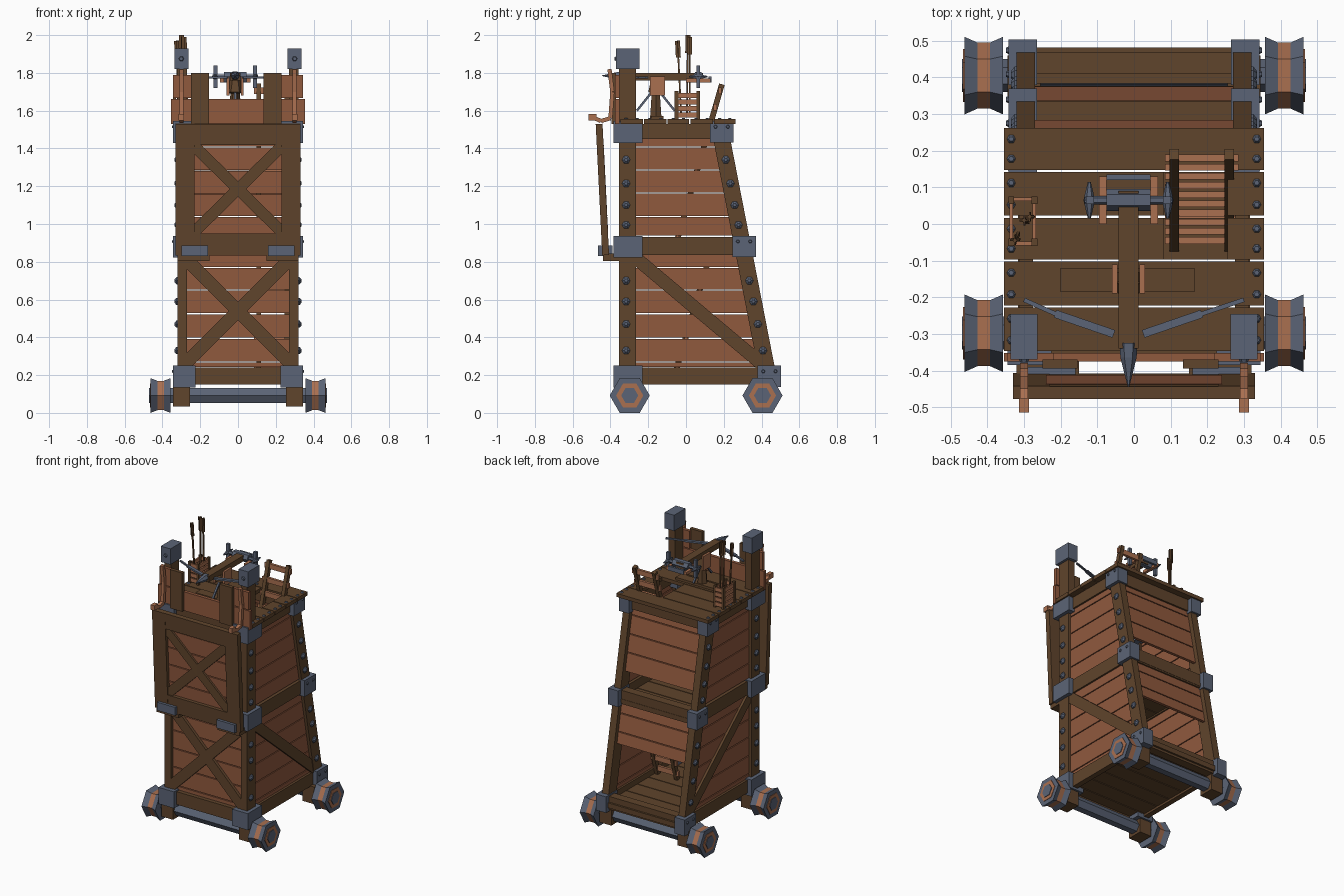
import bpy, bmesh, math
from mathutils import Vector, Matrix

cube = bpy.data.objects.get("Cube")
if cube:
    bpy.data.objects.remove(cube)


def material(name, rgb):
    m = bpy.data.materials.new(name)
    m.use_nodes = True
    m.diffuse_color = (*rgb, 1)
    m.node_tree.nodes["Principled BSDF"].inputs["Base Color"].default_value = (*rgb, 1)
    return m


PLANK = material("reddish plank wood", (0.28, 0.1, 0.048))
BEAM = material("dark beam wood", (0.115, 0.058, 0.025))
METAL = material("blue grey iron", (0.105, 0.127, 0.18))
LIGHT = material("light orange wood", (0.4, 0.16, 0.08))


def finish(name, bm, mat):
    bmesh.ops.recalc_face_normals(bm, faces=bm.faces)
    me = bpy.data.meshes.new(name)
    bm.to_mesh(me)
    bm.free()
    me.materials.append(mat)
    ob = bpy.data.objects.new(name, me)
    bpy.context.collection.objects.link(ob)
    return ob


def bar(name, a, b, w, d, mat, hint=(1, 0, 0)):
    """Box beam from a to b, w wide along hint and d deep across it."""
    a, b = Vector(a), Vector(b)
    n = (b - a).normalized()
    u = Vector(hint)
    u = (u - n * u.dot(n)).normalized()
    v = n.cross(u)
    bm = bmesh.new()
    bmesh.ops.create_cube(bm, size=1)
    frame = Matrix((u * w, v * d, b - a)).transposed().to_4x4()
    bmesh.ops.transform(bm, matrix=Matrix.Translation((a + b) / 2) @ frame, verts=bm.verts)
    return finish(name, bm, mat)


def box(name, x, y, z, mat):
    cx, cy = sum(x) / 2, sum(y) / 2
    return bar(name, (cx, cy, z[0]), (cx, cy, z[1]), abs(x[1] - x[0]), abs(y[1] - y[0]), mat)


def prism(name, pts, x0, x1, mat):
    """Outline in (y, z) extruded along x."""
    bm = bmesh.new()
    ends = [[bm.verts.new((x, *p)) for p in pts] for x in (x0, x1)]
    for e in ends:
        bm.faces.new(e)
    for i in range(len(pts)):
        j = (i + 1) % len(pts)
        bm.faces.new((ends[0][i], ends[0][j], ends[1][j], ends[1][i]))
    return finish(name, bm, mat)


def lathe(name, profile, centre, mat, axis="x", sign=1, n=6):
    """Faceted turned shape from (distance, radius) pairs."""
    bm = bmesh.new()
    rings = []
    for t, r in profile:
        ring = []
        for k in range(n):
            c, s = r * math.cos(math.tau * k / n), r * math.sin(math.tau * k / n)
            p = {"x": (t * sign, c, s), "y": (c, t * sign, s), "z": (c, s, t * sign)}[axis]
            ring.append(bm.verts.new(Vector(centre) + Vector(p)))
        rings.append(ring)
    for p, q in zip(rings, rings[1:]):
        for k in range(n):
            bm.faces.new((p[k], p[k - 1], q[k - 1], q[k]))
    bm.faces.new(rings[0])
    bm.faces.new(rings[-1])
    return finish(name, bm, mat)


def back_y(z):
    return 0.517 - 0.195 * z


def spans(edges, gap=0.006):
    return [(a + gap / 2, b - gap / 2) for a, b in zip(edges, edges[1:])]


LOW = [0.24, 0.27, 0.395, 0.525, 0.65, 0.77, 0.84]
HIGH = [0.935, 1.04, 1.165, 1.285, 1.408, 1.46]
LEVELS = [(0.15, 0.24), (0.835, 0.93), (1.45, 1.53)]
STUD = [(0, 0.022), (0.008, 0.022), (0.018, 0.009)]

# Sides: posts, rails, planks, braces, corner irons and studs
for s in (-1, 1):
    box("front_post", (s * 0.27, s * 0.32), (-0.355, -0.265), (0.15, 1.84), BEAM)
    prism("back_post", [(back_y(z) + d, z) for z, d in
                        ((0.15, -0.09), (0.15, 0), (1.53, 0), (1.53, -0.09))],
          s * 0.27, s * 0.32, BEAM)
    for z0, z1 in LEVELS:
        prism("side_rail", [(-0.3, z0), (back_y(z0) - 0.03, z0), (back_y(z1) - 0.03, z1), (-0.3, z1)],
              s * 0.275, s * 0.312, BEAM)
        zc = (z0 + z1) / 2
        b = back_y(zc)
        box("front_corner_iron", (s * 0.225, s * 0.345), (-0.385, -0.23), (zc - 0.06, zc + 0.055), METAL)
        box("back_corner_iron", (s * 0.265, s * 0.343), (b - 0.1, b + 0.025), (zc - 0.058, zc + 0.055), METAL)
        for dy in (-0.035, 0.03):
            lathe("corner_bolt", [(0, 0.01), (0.006, 0.007)], (s * 0.343, b - 0.035 + dy, zc + 0.025), METAL, "x", s)
    for z0, z1 in spans(LOW) + spans(HIGH):
        prism("side_plank", [(-0.3, z0), (back_y(z0) - 0.04, z0), (back_y(z1) - 0.04, z1), (-0.3, z1)],
              s * 0.285, s * 0.3, PLANK)
    bar("side_brace", (s * 0.305, -0.29, 0.84), (s * 0.305, 0.4, 0.26), 0.022, 0.07, BEAM)
    for z in (0.33, 0.47, 0.59, 0.7, 0.995, 1.1, 1.215, 1.34):
        lathe("front_post_stud", STUD, (s * 0.318, -0.317, z), METAL, "x", s)
        lathe("back_post_stud", STUD, (s * 0.318, back_y(z) - 0.045, z), METAL, "x", s)
    box("post_cap", (s * 0.263, s * 0.337), (-0.37, -0.245), (1.82, 1.93), METAL)
    lathe("cap_bolt", [(0, 0.014), (0.008, 0.01)], (s * 0.3, -0.37, 1.875), METAL, "y", -1)

# Cross beams at each level
for z0, z1 in LEVELS:
    box("front_cross_beam", (-0.28, 0.28), (-0.355, -0.31), (z0, z1), BEAM)
    b = back_y((z0 + z1) / 2)
    box("back_cross_beam", (-0.28, 0.28), (b - 0.07, b - 0.01), (z0, z1), BEAM)

# Back planks, each storey open at its foot
for z0, z1 in spans([0.57, 0.65, 0.77, 0.84]) + spans([1.04, 1.165, 1.285, 1.408, 1.46]):
    prism("back_plank", [(back_y(z0) - 0.05, z0), (back_y(z0) - 0.03, z0),
                         (back_y(z1) - 0.03, z1), (back_y(z1) - 0.05, z1)], -0.275, 0.275, PLANK)

# Lower front wall
for z0, z1 in spans(LOW):
    box("front_plank", (-0.28, 0.28), (-0.332, -0.315), (z0, z1), PLANK)
for s in (-1, 1):
    bar("front_cross_brace", (-0.29 * s, -0.343, 0.25), (0.29 * s, -0.343, 0.83), 0.02, 0.07, BEAM, (0, 1, 0))

# Floors and top platform with ladder hatch
CUTS = [-0.35, -0.225, -0.1, 0.02, 0.145, 0.265]
for y0, y1 in spans(CUTS + [0.38, 0.485]):
    box("base_floor_plank", (-0.28, 0.28), (y0, y1), (0.165, 0.2), BEAM)
for y0, y1 in spans(CUTS + [0.34]):
    box("middle_floor_plank", (-0.28, 0.28), (y0, y1), (0.845, 0.87), BEAM)
for y0, y1 in spans(CUTS):
    hatch = -0.11 < y0 < 0.1
    for x0, x1 in ((-0.355, 0.08), (0.255, 0.355)) if hatch else ((-0.355, 0.355),):
        box("platform_plank", (x0, x1), (y0, y1), (1.53, 1.555), BEAM)
    for s in (-1, 1):
        for y in (y0 + 0.03, y1 - 0.03):
            lathe("platform_stud", [(0, 0.012), (0.007, 0.007)], (s * 0.335, y, 1.555), METAL, "z")


# Ladders
def ladder(y0, z0, y1, z1, rungs):
    a, b = Vector((0.185, y0, z0)), Vector((0.185, y1, z1))
    for dx in (-0.075, 0.075):
        o = Vector((dx, 0, 0))
        bar("ladder_rail", a + o, b + o, 0.025, 0.03, BEAM)
    for i in range(rungs):
        p = a.lerp(b, (i + 0.6) / rungs)
        bar("ladder_rung", p - Vector((0.1, 0, 0)), p + Vector((0.1, 0, 0)), 0.018, 0.035, LIGHT, (0, 1, 0))


ladder(-0.06, 0.87, 0.19, 1.74, 10)
ladder(-0.06, 0.2, 0.13, 0.845, 8)

# Front parapet
box("parapet_lower_board", (-0.355, 0.355), (-0.375, -0.352), (1.53, 1.662), PLANK)
for s in (-1, 1):
    box("parapet_upper_board", (s * 0.22, s * 0.345), (-0.375, -0.352), (1.668, 1.79), PLANK)
for x in (-0.202, 0.182):
    box("parapet_slab", (x - 0.048, x + 0.048), (-0.395, -0.37), (1.53, 1.8), BEAM)


# Drawbridge leaning outward
def bridge_y(z):
    return -0.425 - (z - 0.83) * 0.05


def on_bridge(x, z, off=0):
    return (x, bridge_y(z) + off, z)


for s in (-1, 1):
    bar("bridge_stile", on_bridge(s * 0.28, 0.835), on_bridge(s * 0.28, 1.53), 0.1, 0.036, BEAM)
    bar("bridge_cross", on_bridge(-s * 0.25, 0.94), on_bridge(s * 0.25, 1.43), 0.02, 0.06, BEAM, (0, 1, 0))
    box("bridge_hinge", (s * 0.16, s * 0.3), (-0.465, -0.39), (0.83, 0.887), METAL)
    box("hinge_block", (s * 0.15, s * 0.32), (-0.44, -0.35), (0.805, 0.845), BEAM)
for z0, z1 in ((0.835, 0.95), (1.42, 1.53)):
    bar("bridge_rail", on_bridge(0, z0), on_bridge(0, z1), 0.48, 0.034, BEAM)
for z0, z1 in spans([0.94, 1.04, 1.16, 1.283, 1.408, 1.44]):
    bar("bridge_plank", on_bridge(0, z0, 0.012), on_bridge(0, z1, 0.012), 0.48, 0.014, PLANK)

# Drawbridge hooks hanging on the posts
for s in (-1, 1):
    path = [(-0.385, 1.7), (-0.405, 1.82), (-0.39, 1.7), (-0.4, 1.56), (-0.45, 1.545), (-0.495, 1.565)]
    for p, q in zip(path[1:], path[2:]):
        bar("hook_arm", (s * 0.3, *p), (s * 0.3, *q), 0.022, 0.022, LIGHT)
    bar("hook_tip", (s * 0.3, -0.475, 1.565), (s * 0.3, -0.515, 1.565), 0.028, 0.035, LIGHT)

# Axles and spool wheels
for y in (-0.298, 0.405):
    lathe("axle", [(-0.36, 0.045), (0.36, 0.045)], (0, y, 0.092), METAL)
    for s in (-1, 1):
        box("axle_block", (s * 0.255, s * 0.345), (y - 0.055, y + 0.055), (0.035, 0.155), BEAM)
        c = (s * 0.357, y, 0.092)
        lathe("wheel_inner_flange", [(0, 0.07), (0, 0.106), (0.036, 0.09)], c, METAL, "x", s)
        lathe("wheel_band", [(0.036, 0.09), (0.07, 0.09)], c, LIGHT, "x", s)
        lathe("wheel_outer_flange", [(0.07, 0.09), (0.106, 0.106), (0.106, 0.07)], c, METAL, "x", s)
        lathe("wheel_face_ring", [(0.1, 0.072), (0.109, 0.072)], c, LIGHT, "x", s)
        lathe("wheel_hub", [(-0.01, 0.045), (0.113, 0.045)], c, METAL, "x", s)

# Mounted bolt thrower: pedestal, stock, limbs and windlass
box("thrower_base", (-0.2, 0.165), (-0.185, -0.12), (1.555, 1.572), BEAM)
lathe("thrower_pedestal", [(0, 0.035), (0.13, 0.025), (0.14, 0.045), (0.2, 0.03)], (-0.015, -0.16, 1.56), BEAM, "z")
for s in (-1, 1):
    box("pedestal_cheek", (-0.015 + s * 0.03, -0.015 + s * 0.045), (-0.19, -0.11), (1.68, 1.78), LIGHT)
    bar("pedestal_strut", (-0.015, -0.16 + s * 0.02, 1.7), (-0.015, -0.16 + s * 0.1, 1.6), 0.012, 0.012, METAL)
    bar("bow_limb", (-0.015 + s * 0.04, -0.3, 1.775), (-0.015 + s * 0.2, -0.245, 1.775), 0.012, 0.022, METAL, (0, 0, 1))
    bar("bow_limb_tip", (-0.015 + s * 0.2, -0.245, 1.775), (s * 0.3, -0.207, 1.775), 0.01, 0.012, METAL, (0, 0, 1))
    bar("windlass_arm", (-0.015 + s * 0.07, 0.0, 1.76), (-0.015 + s * 0.07, 0.13, 1.76), 0.02, 0.02, LIGHT)
    bar("windlass_handle", (-0.015 + s * 0.105, 0.065, 1.72), (-0.015 + s * 0.105, 0.065, 1.84), 0.022, 0.02, METAL)
    lathe("windlass_knob", [(-0.05, 0.004), (0, 0.016), (0.05, 0.004)], (-0.015 + s * 0.107, 0.065, 1.78), METAL, "y")
bar("thrower_stock", (-0.015, -0.34, 1.78), (-0.015, 0.09, 1.78), 0.055, 0.04, BEAM)
lathe("bolt_head", [(0, 0.025), (0.04, 0.022), (0.12, 0.002)], (-0.015, -0.325, 1.785), METAL, "y", -1)
lathe("windlass_drum", [(-0.12, 0.012), (-0.06, 0.012), (-0.06, 0.03), (0.06, 0.03), (0.06, 0.012), (0.12, 0.012)],
      (-0.015, 0.065, 1.78), METAL)
box("windlass_end_bar", (-0.075, 0.045), (0.12, 0.135), (1.75, 1.78), METAL)

# Arrow basket
for x in (-0.335, -0.272):
    for y in (-0.05, 0.065):
        box("basket_corner", (x - 0.008, x + 0.008), (y - 0.01, y + 0.01), (1.555, 1.705), BEAM)
    for i in range(4):
        z = 1.565 + i * 0.034
        box("basket_side_slat", (x - 0.005, x + 0.005), (-0.05, 0.065), (z, z + 0.026), LIGHT)
        y = -0.053 if x < -0.3 else 0.068
        box("basket_end_slat", (-0.335, -0.272), (y - 0.005, y + 0.005), (z, z + 0.026), LIGHT)
for x, y, top, lean in ((-0.325, -0.045, 1.97, -0.02), (-0.3, 0.01, 2.0, 0.005), (-0.285, 0.02, 1.99, 0.0)):
    a, b = Vector((x + 0.01, y - lean, 1.57)), Vector((x, y, top))
    bar("arrow_shaft", a, b, 0.009, 0.009, BEAM)
    for w, d in ((0.026, 0.004), (0.004, 0.026)):
        bar("arrow_fletching", a.lerp(b, 0.78), b, w, d, BEAM)
